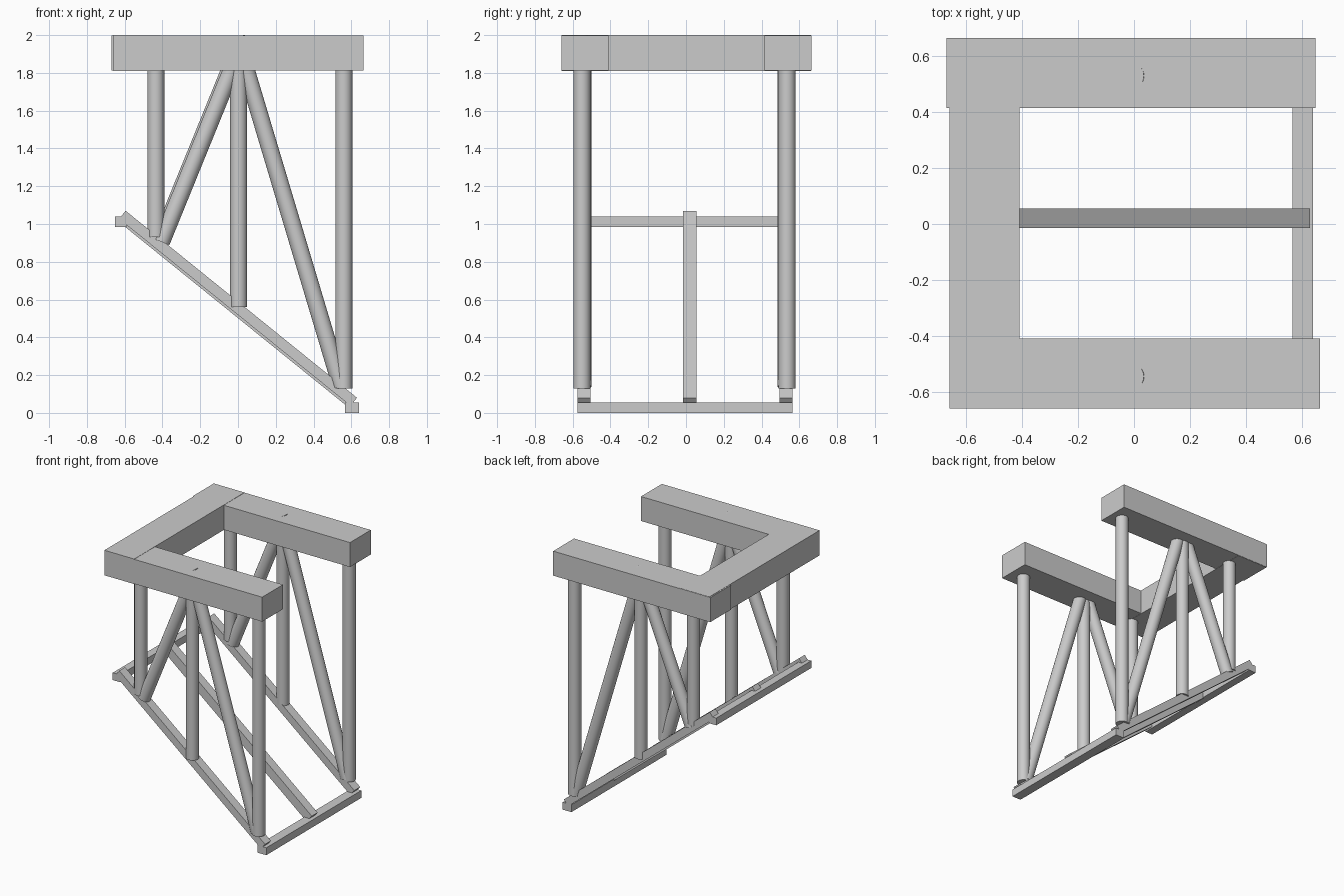
import bpy
from mathutils import Vector, Matrix

if "Cube" in bpy.data.objects:
    bpy.data.objects.remove(bpy.data.objects["Cube"])

grey = bpy.data.materials.new("light grey")
grey.diffuse_color = (0.6, 0.6, 0.6, 1)
grey.use_nodes = True
grey.node_tree.nodes["Principled BSDF"].inputs["Base Color"].default_value = grey.diffuse_color


def finish(name):
    ob = bpy.context.object
    ob.name = name
    ob.data.materials.append(grey)
    return ob


def box(name, lo, hi):
    """Axis-aligned box between two corners."""
    lo, hi = Vector(lo), Vector(hi)
    bpy.ops.mesh.primitive_cube_add(size=1)
    ob = finish(name)
    ob.data.transform(Matrix.Translation((lo + hi) / 2) @ Matrix.Diagonal((*(hi - lo), 1)))
    return ob


def pole(name, a, b, r=0.045):
    """Round pole between two points."""
    a, b = Vector(a), Vector(b)
    d = b - a
    bpy.ops.mesh.primitive_cylinder_add(vertices=32, radius=r, depth=d.length)
    ob = finish(name)
    ob.data.transform(Matrix.Translation((a + b) / 2) @ d.to_track_quat('Z', 'Y').to_matrix().to_4x4())
    bpy.ops.object.shade_smooth_by_angle()
    return ob


def rail(name, y, thick, width=0.07):
    """Sloping rail hung below the line of its top edge."""
    top, low = Vector((-0.595, 0, 1.07)), Vector((0.63, 0, 0.08))
    along = (low - top).normalized()
    down = Vector((along.z, 0, -along.x))
    bpy.ops.mesh.primitive_cube_add(size=1)
    ob = finish(name)
    rot = Matrix((along, Vector((0, 1, 0)), -down)).transposed()
    mid = (top + low) / 2 + down * thick / 2 + Vector((0, y, 0))
    ob.data.transform(Matrix.Translation(mid) @ rot.to_4x4()
                      @ Matrix.Diagonal(((low - top).length, width, thick, 1)))
    return ob


# Top frame, open on the right
box("left_beam", (-0.66, -0.66, 1.81), (-0.41, 0.663, 2.0))
box("front_beam", (-0.655, -0.66, 1.812), (0.665, -0.41, 1.998))
box("back_beam", (-0.67, 0.415, 1.812), (0.65, 0.665, 1.998))

# Posts and diagonal braces on both sides
for side, y, yb, dx in (("front", -0.55, -0.545, 0), ("back", 0.535, 0.53, -0.01)):
    pole(side + "_short_post", (-0.435, yb, 0.93), (-0.435, yb, 1.9))
    pole(side + "_middle_post", (0.003, y, 0.56), (0.003, y, 1.9))
    pole(side + "_tall_post", (0.56, y, 0.13), (0.56, y, 1.9))
    pole(side + "_left_brace", (-0.405 + dx, yb, 0.905), (0.0 + dx, yb, 1.9))
    pole(side + "_right_brace", (0.545, yb, 0.14), (-0.008, yb, 1.989))

# Sloping rails
rail("front_rail", -0.54, 0.055)
rail("back_rail", 0.53, 0.055)
rail("centre_rail", 0.02, 0.068)

# Cross bars at the ends of the rails
box("upper_cross_bar", (-0.65, -0.575, 0.985), (-0.59, 0.565, 1.04))
box("lower_cross_bar", (0.567, -0.575, 0.0), (0.64, 0.565, 0.056))
